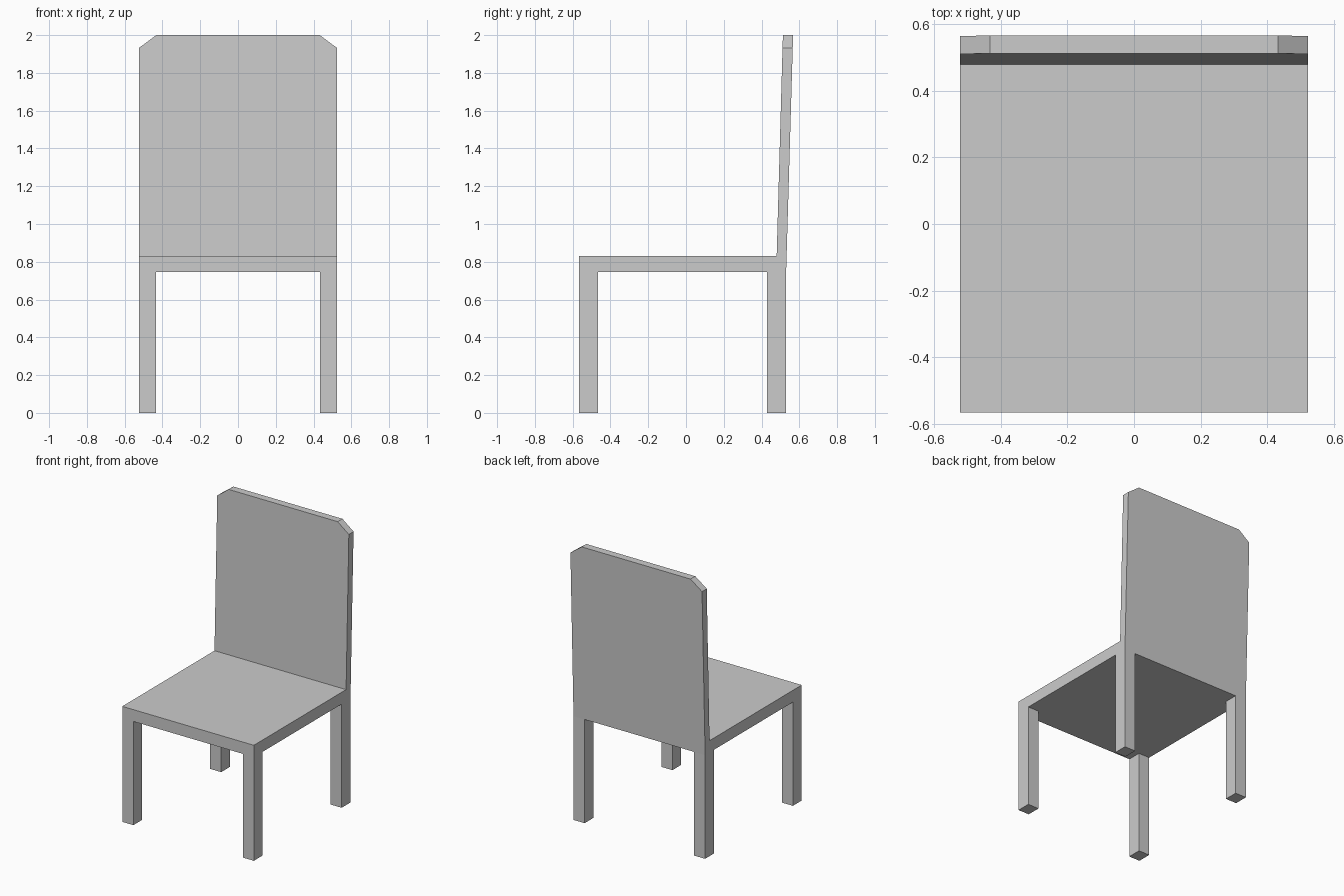
import bpy, bmesh

if "Cube" in bpy.data.objects:
    bpy.data.objects.remove(bpy.data.objects["Cube"])

HALF_W = 0.523          # half width of the chair
LEG_X, LEG_Y = 0.088, 0.10
FRONT, REAR = -0.567, 0.53
SEAT_Z0, SEAT_Z1, TOP = 0.745, 0.83, 2.0


def loft(name, ring_a, ring_b):
    """Closed solid between two matching rings of points."""
    bm = bmesh.new()
    a = [bm.verts.new(p) for p in ring_a]
    b = [bm.verts.new(p) for p in ring_b]
    bm.faces.new(a)
    bm.faces.new(b[::-1])
    for i in range(len(a)):
        j = (i + 1) % len(a)
        bm.faces.new((a[i], b[i], b[j], a[j]))
    bmesh.ops.recalc_face_normals(bm, faces=bm.faces)
    mesh = bpy.data.meshes.new(name)
    bm.to_mesh(mesh)
    bm.free()
    obj = bpy.data.objects.new(name, mesh)
    bpy.context.collection.objects.link(obj)
    return obj


def lean(z, base, top, z0):
    """Y position on a tilted face that runs from z0 up to the top."""
    return base + (top - base) * (z - z0) / (TOP - z0)


def rear_y(z):
    return lean(z, REAR, 0.567, SEAT_Z0)


def front_y(z):
    return lean(z, 0.48, 0.513, SEAT_Z1)


# Four square-cut legs
for row, y0 in (("front", FRONT), ("back", REAR - LEG_Y)):
    for side, s in (("left", -1), ("right", 1)):
        outline = [(s * HALF_W, y0), (s * (HALF_W - LEG_X), y0),
                   (s * (HALF_W - LEG_X), y0 + LEG_Y), (s * HALF_W, y0 + LEG_Y)]
        loft(f"{row}_leg_{side}",
             [(x, y, 0) for x, y in outline],
             [(x, y, SEAT_Z0) for x, y in outline])

# Seat slab, its rear edge following the tilt of the backrest
side_profile = [(FRONT, SEAT_Z0), (REAR, SEAT_Z0),
                (rear_y(SEAT_Z1), SEAT_Z1), (FRONT, SEAT_Z1)]
loft("seat",
     [(-HALF_W, y, z) for y, z in side_profile],
     [(HALF_W, y, z) for y, z in side_profile])

# Tilted backrest with clipped top corners
half = [(HALF_W, SEAT_Z1), (HALF_W, 1.933), (0.433, TOP)]
outline = half + [(-x, z) for x, z in reversed(half)]
loft("backrest",
     [(x, front_y(z), z) for x, z in outline],
     [(x, rear_y(z), z) for x, z in outline])
